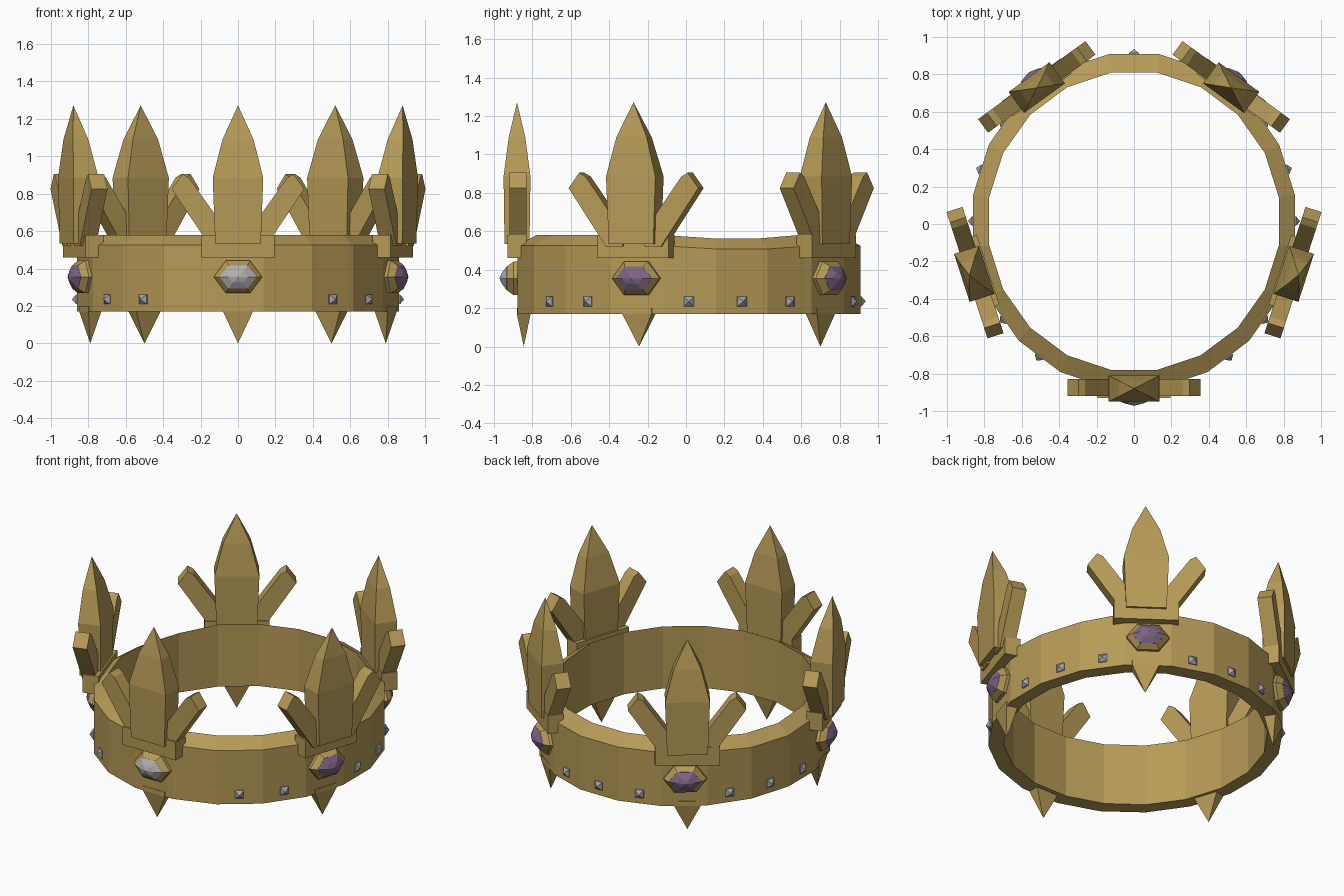
import bpy, math
from mathutils import Matrix, Vector

if "Cube" in bpy.data.objects:
    bpy.data.objects.remove(bpy.data.objects["Cube"])


def material(name, col):
    m = bpy.data.materials.new(name)
    m.diffuse_color = (*col, 1)
    m.use_nodes = True
    m.node_tree.nodes["Principled BSDF"].inputs["Base Color"].default_value = m.diffuse_color
    return m


GOLD = material("aged gold", (0.47, 0.325, 0.095))
PURPLE = material("purple gem", (0.21, 0.13, 0.235))
CLEAR = material("pale gem", (0.45, 0.43, 0.43))
STEEL = material("grey stud", (0.36, 0.36, 0.39))


def add(name, verts, faces, mat, mtx=Matrix()):
    me = bpy.data.meshes.new(name)
    me.from_pydata([mtx @ Vector(v) for v in verts], [], faces)
    me.materials.append(mat)
    ob = bpy.data.objects.new(name, me)
    bpy.context.collection.objects.link(ob)
    # consistent outward normals
    import bmesh
    bm = bmesh.new()
    bm.from_mesh(me)
    bmesh.ops.recalc_face_normals(bm, faces=bm.faces)
    bm.to_mesh(me)
    bm.free()
    return ob


def loft(name, rings, mat, mtx, tip=None):
    """Skin a stack of equal rings, capped, or closed to a tip point."""
    n = len(rings[0])
    verts = [p for r in rings for p in r]
    faces = [tuple(range(n))]
    for k in range(len(rings) - 1):
        for i in range(n):
            j = (i + 1) % n
            faces.append((k*n + i, k*n + j, k*n + n + j, k*n + n + i))
    last = (len(rings) - 1) * n
    if tip:
        verts.append(tip)
        faces += [(last + i, last + (i + 1) % n, len(verts) - 1) for i in range(n)]
    else:
        faces.append(tuple(range(last, last + n)))
    return add(name, verts, faces, mat, mtx)


def rect(hx, hy, z, cy=0):
    return [(-hx, cy - hy, z), (hx, cy - hy, z), (hx, cy + hy, z), (-hx, cy + hy, z)]


def frame(x, y, deg):
    """Local -y points outward from the crown."""
    return Matrix.Translation((x, y, 0)) @ Matrix.Rotation(math.radians(deg), 4, 'Z')


# Band: 20 sides, sloping top edge, slight dip at the rear sides
N, CY = 20, 0.015
K = 1 / math.cos(math.pi / N)
verts, faces = [], []
for i in range(N):
    a = 2 * math.pi * (i + 0.5) / N
    c, s = math.cos(a) * K, math.sin(a) * K
    dip = 0.017 if 0 < s < 0.5 else 0
    for rx, ry, z in ((0.86, 0.893, 0.17), (0.86, 0.893, 0.525 - dip),
                      (0.775, 0.795, 0.58 - dip), (0.775, 0.795, 0.17)):
        verts.append((rx * c, CY + ry * s, z))
    j = (i + 1) % N
    for k in range(4):
        m = (k + 1) % 4
        faces.append((i*4 + k, j*4 + k, j*4 + m, i*4 + m))
add("band", verts, faces, GOLD)


def hexagon(hx, hz, y):
    return [(sx * hx, y, 0.355 + sz * hz) for sx, sz in
            ((-1, 0), (-.5, -1), (.5, -1), (1, 0), (.5, 1), (-.5, 1))]


# angle, plate centre, prong centre, tip, lower spike centre, band surface
stations = [(0, (0, -.88), (0, -.875), (0, -.88), (0, -.845), (0, -.878))]
for s in (1, -1):
    stations.append((72*s, (.828*s, -.26), (.85*s, -.26), (.88*s, -.273),
                     (.79*s, -.245), (.818*s, -.255)))
    stations.append((144*s, (.52*s, .73), (.52*s, .733), (.52*s, .728),
                     (.5*s, .70), (.508*s, .735)))

PRONG = [(.06, .52), (.15, .52), (.355, .825), (.297, .905), (.262, .885), (.06, .60)]

for deg, plate, prong, tip, low, surf in stations:
    # base plate
    loft("spike_plate", [rect(.195, .05, .46), rect(.195, .05, .58)], GOLD, frame(*plate, deg))
    # tall central spike
    mid = [(plate[i] + tip[i]) / 2 for i in (0, 1)]
    m = frame(*mid, deg)
    t = m.inverted() @ Vector((*tip, 1.272))
    loft("tall_spike", [rect(.122, .065, .535), rect(.135, .07, .885),
                        rect(.083, .043, 1.09, t.y * .5)], GOLD, m, tuple(t))
    # side prongs
    m = frame(*prong, deg)
    for s in (1, -1):
        loft("side_prong", [[(s*x, y, z) for x, z in PRONG] for y in (-.045, .045)], GOLD, m)
    # downward spike
    loft("lower_spike", [rect(.08, .036, .2), rect(.08, .036, .17)], GOLD,
         frame(*low, deg), (0, 0, 0))
    # gem in its setting
    m = frame(*surf, deg)
    loft("gem_setting", [hexagon(.13, .087, .04), hexagon(.13, .087, -.02),
                         hexagon(.10, .062, -.055)], GOLD, m)
    loft("gem", [hexagon(.10, .062, -.05), hexagon(.10, .062, -.056),
                 hexagon(.055, .03, -.08)], PURPLE if deg else CLEAR, m, (0, -.094, .355))

# Small pyramid studs on the plain band faces
for a in (-54, -36, 0, 18, 36, 72, 90, 108, 144, 162, 180, 216, 234):
    r = math.radians(a)
    m = frame(.86 * math.cos(r), CY + .893 * math.sin(r), a + 90)
    h = .026
    ring = [[(x, y, .235 + z) for x, z in ((-h, -h), (h, -h), (h, h), (-h, h))]
            for y in (.02, -.006)]
    loft("stud", ring, STEEL, m, (0, -.028, .235))
